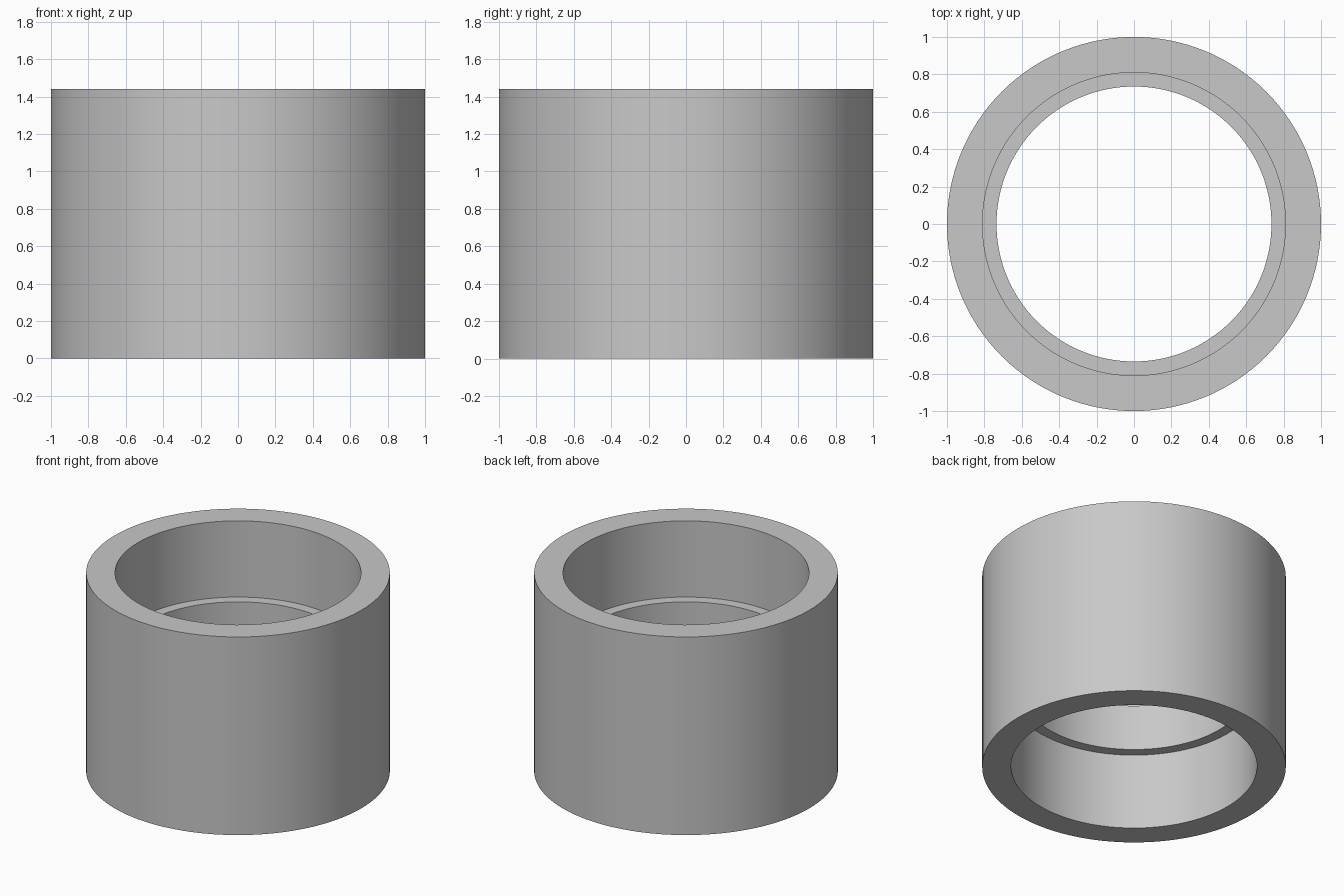
import bpy
import bmesh
import math
from mathutils import Vector

default_cube = bpy.data.objects.get("Cube")
if default_cube:
    bpy.data.objects.remove(default_cube, do_unlink=True)

# Dimensions
HEIGHT = 1.44
OUTER, SOCKET, STOP = 1.0, 0.81, 0.735
STOP_LOW, STOP_HIGH = 0.554, 0.886
SEGMENTS = 128

# Plain grey material
grey = bpy.data.materials.new("plain grey")
grey.use_nodes = True
colour = (0.58, 0.58, 0.58, 1.0)
grey.diffuse_color = colour
grey.node_tree.nodes["Principled BSDF"].inputs["Base Color"].default_value = colour

# Wall section: outer wall, two sockets and the raised stop ring between them
profile = [
    (OUTER, 0), (OUTER, HEIGHT),
    (SOCKET, HEIGHT), (SOCKET, STOP_HIGH),
    (STOP, STOP_HIGH), (STOP, STOP_LOW),
    (SOCKET, STOP_LOW), (SOCKET, 0),
]

# Revolve the closed section around the vertical axis
bm = bmesh.new()
verts = [bm.verts.new((r, 0, z)) for r, z in profile]
edges = [bm.edges.new((a, b)) for a, b in zip(verts, verts[1:] + verts[:1])]
bmesh.ops.spin(bm, geom=verts + edges, cent=Vector(), axis=Vector((0, 0, 1)),
               angle=math.tau, steps=SEGMENTS, use_duplicate=False)
bmesh.ops.remove_doubles(bm, verts=bm.verts, dist=0.0001)
bmesh.ops.recalc_face_normals(bm, faces=bm.faces)

mesh = bpy.data.meshes.new("pipe_coupling")
bm.to_mesh(mesh)
bm.free()
mesh.materials.append(grey)
coupling = bpy.data.objects.new("pipe_coupling", mesh)
bpy.context.collection.objects.link(coupling)

# Smooth walls with crisp rims
bpy.ops.object.select_all(action="DESELECT")
coupling.select_set(True)
bpy.context.view_layer.objects.active = coupling
bpy.ops.object.shade_smooth_by_angle(angle=math.radians(30))
